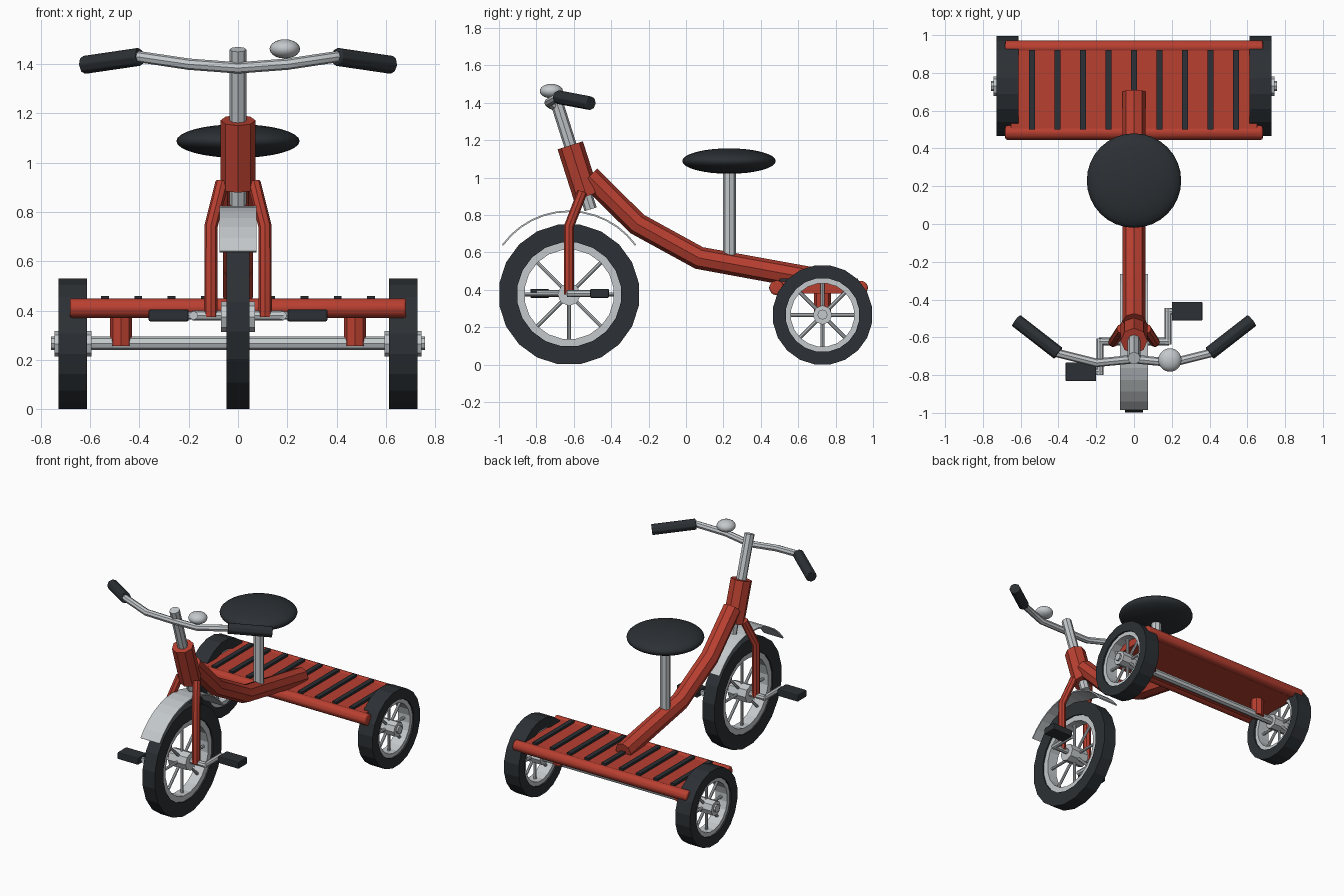
import bpy, bmesh, math
from mathutils import Vector

if "Cube" in bpy.data.objects:
    bpy.data.objects.remove(bpy.data.objects["Cube"])


def material(name, rgb):
    m = bpy.data.materials.new(name)
    m.diffuse_color = (*rgb, 1)
    m.use_nodes = True
    m.node_tree.nodes["Principled BSDF"].inputs["Base Color"].default_value = m.diffuse_color
    return m


RED = material("red_paint", (0.48, 0.05, 0.03))
DARK = material("dark_rubber", (0.025, 0.03, 0.035))
METAL = material("metal", (0.55, 0.58, 0.6))


def finish(ob, mat, bevel=0, smooth=True, segments=3):
    ob.data.materials.append(mat)
    if bevel:
        b = ob.modifiers.new("bevel", "BEVEL")
        b.width, b.segments, b.limit_method = bevel, segments, "ANGLE"
    if smooth:
        bpy.ops.object.select_all(action="DESELECT")
        ob.select_set(True)
        bpy.context.view_layer.objects.active = ob
        bpy.ops.object.shade_smooth_by_angle(angle=math.radians(40))
    return ob


def from_bmesh(name, bm):
    bmesh.ops.recalc_face_normals(bm, faces=bm.faces)
    me = bpy.data.meshes.new(name)
    bm.to_mesh(me)
    bm.free()
    ob = bpy.data.objects.new(name, me)
    bpy.context.collection.objects.link(ob)
    return ob


def tube(name, pts, r, mat, bevel=0):
    """Round tube along a polyline, mitred at the bends."""
    cu = bpy.data.curves.new(name, "CURVE")
    cu.dimensions = "3D"
    cu.bevel_depth, cu.bevel_resolution, cu.use_fill_caps = r, 2, True
    s = cu.splines.new("POLY")
    s.points.add(len(pts) - 1)
    for p, co in zip(s.points, pts):
        p.co = (*co, 1)
    ob = bpy.data.objects.new(name, cu)
    bpy.context.collection.objects.link(ob)
    bpy.ops.object.select_all(action="DESELECT")
    ob.select_set(True)
    bpy.context.view_layer.objects.active = ob
    bpy.ops.object.convert(target="MESH")
    ob = bpy.context.view_layer.objects.active
    ob.name = name
    bm = bmesh.new()
    bm.from_mesh(ob.data)
    bmesh.ops.remove_doubles(bm, verts=bm.verts, dist=1e-5)
    bmesh.ops.recalc_face_normals(bm, faces=bm.faces)
    bm.to_mesh(ob.data)
    bm.free()
    return finish(ob, mat, bevel)


def ring(name, c, r0, r1, w, n, mat, a0=0, a1=360, smooth=False):
    """Rectangular section swept about the x axis through c."""
    bm = bmesh.new()
    full = a1 - a0 == 360
    loops = []
    for i in range(n if full else n + 1):
        a = math.radians(a0 + (a1 - a0) * (i + (0.5 if full else 0)) / n)
        loops.append([bm.verts.new((c[0] + x, c[1] + r * math.cos(a), c[2] + r * math.sin(a)))
                      for r, x in ((r0, -w / 2), (r1, -w / 2), (r1, w / 2), (r0, w / 2))])
    for i in range(n):
        p, q = loops[i], loops[(i + 1) % len(loops)]
        for k in range(4):
            bm.faces.new((p[k], p[(k + 1) % 4], q[(k + 1) % 4], q[k]))
    if not full:
        bm.faces.new(loops[0])
        bm.faces.new(loops[-1])
    return finish(from_bmesh(name, bm), mat, smooth=smooth)


def box(name, lo, hi, mat, bevel=0):
    bm = bmesh.new()
    bmesh.ops.create_cube(bm, size=1)
    lo, hi = Vector(lo), Vector(hi)
    for v in bm.verts:
        v.co = Vector([d * s for d, s in zip(v.co, hi - lo)]) + (lo + hi) / 2
    return finish(from_bmesh(name, bm), mat, bevel, smooth=False, segments=2)


def ball(name, c, size, mat, n=32):
    bm = bmesh.new()
    bmesh.ops.create_uvsphere(bm, u_segments=n, v_segments=n // 2, radius=1)
    for v in bm.verts:
        v.co = Vector([d * s for d, s in zip(v.co, size)]) + Vector(c)
    return finish(from_bmesh(name, bm), mat)


def wheel(name, c, r, w, hub_r, hub_w):
    c = Vector(c)
    ring(name + "_tire", c, r * 0.74, r, w, 20, DARK)
    ring(name + "_rim", c, r * 0.635, r * 0.745, w * 0.8, 20, METAL)
    h = Vector((hub_w / 2, 0, 0))
    tube(name + "_hub", [c - h, c + h], hub_r, METAL)
    for i in range(8):
        a = math.radians(45 * i)
        d = Vector((0, math.cos(a), math.sin(a)))
        tube(f"{name}_spoke_{i}", [c + d * hub_r * 0.8, c + d * r * 0.66], 0.01, METAL)


# Wheels and rear axle
wheel("front_wheel", (0, -0.625, 0.375), 0.378, 0.095, 0.062, 0.14)
for side, s in (("left", -1), ("right", 1)):
    wheel("rear_wheel_" + side, (s * 0.67, 0.73, 0.265), 0.268, 0.115, 0.052, 0.15)
tube("rear_axle", [(-0.758, 0.73, 0.267), (0.758, 0.73, 0.267)], 0.027, METAL)

# Rear deck with rails and grip strips
box("deck", (-0.65, 0.48, 0.38), (0.65, 0.945, 0.443), RED)
tube("deck_front_rail", [(-0.682, 0.485, 0.41), (0.682, 0.485, 0.41)], 0.042, RED, 0.02)
tube("deck_rear_rail", [(-0.682, 0.935, 0.41), (0.682, 0.935, 0.41)], 0.04, RED, 0.02)
for i in range(-4, 5):
    x = i * 0.135
    box(f"grip_strip_{i + 5}", (x - 0.016, 0.5, 0.435), (x + 0.016, 0.92, 0.459), DARK)

# Frame tube, head tube, steering stem
tube("frame_tube", [(0, -0.517, 1.005), (0, -0.262, 0.752), (0, 0.07, 0.57), (0, 0.7, 0.455)], 0.061, RED)
tube("head_tube", [(0, -0.619, 1.172), (0, -0.532, 0.9)], 0.071, RED)
tube("steering_stem", [(0, -0.71, 1.46), (0, -0.51, 0.83)], 0.034, METAL)

# Seat and post
tube("seat_post", [(0, 0.233, 0.54), (0, 0.233, 1.06)], 0.035, METAL)
ball("seat", (0, 0.23, 1.088), (0.25, 0.25, 0.068), DARK)

# Handlebar and bell
half = [(0.2, -0.735, 1.4), (0.4, -0.685, 1.43), (0.5, -0.605, 1.417)]
tube("handlebar", [(-x, y, z) for x, y, z in half[::-1]] + [(0, -0.715, 1.385)] + half, 0.023, METAL)
ball("bell", (0.19, -0.72, 1.462), (0.062, 0.062, 0.039), METAL, 20)

# Front fender
ring("front_fender", (0, -0.625, 0.38), 0.435, 0.444, 0.15, 12, METAL, 36, 144)

# Mirrored parts: grips, fork legs, deck brackets, cranks and pedals
tube("crank_axle", [(-0.185, -0.622, 0.38), (0.185, -0.622, 0.38)], 0.02, METAL)
for side, s in (("left", -1), ("right", 1)):
    tube("grip_" + side, [(s * 0.4, -0.685, 1.43), (s * 0.625, -0.51, 1.397)], 0.038, DARK, 0.006)
    tube("fork_leg_" + side, [(s * 0.11, -0.625, 0.375), (s * 0.11, -0.625, 0.74),
                              (s * 0.065, -0.555, 0.92)], 0.027, RED)
    tube("axle_bracket_" + side, [(s * 0.475, 0.73, 0.257), (s * 0.475, 0.73, 0.4)], 0.045, RED)
    y = -0.622 + s * 0.16
    tube("crank_arm_" + side, [(s * 0.18, -0.622 - s * 0.015, 0.38), (s * 0.18, y + s * 0.018, 0.38)], 0.018, METAL)
    tube("pedal_pin_" + side, [(s * 0.17, y, 0.38), (s * 0.3, y, 0.38)], 0.016, METAL)
    x0, x1 = sorted((s * 0.2, s * 0.363))
    box("pedal_" + side, (x0, y - 0.05, 0.356), (x1, y + 0.05, 0.405), DARK, 0.007)
